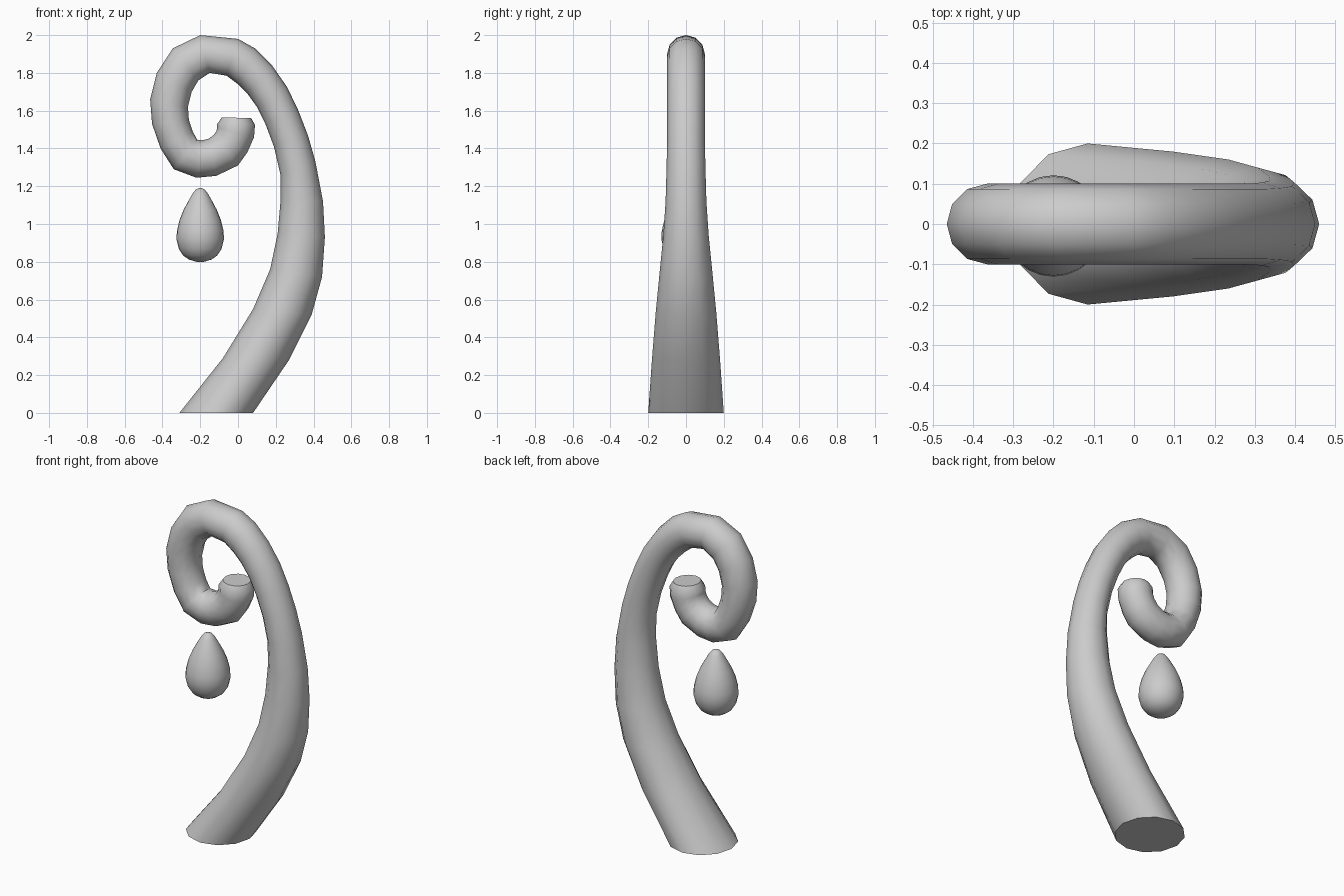
import bpy, bmesh
from math import cos, sin, tau, radians

if "Cube" in bpy.data.objects:
    bpy.data.objects.remove(bpy.data.objects["Cube"])


def loft(name, rings, sides, angle):
    """Skin a list of rings (centre, half axis in xz, half width in y), capped."""
    bm = bmesh.new()
    loops = []
    for (cx, cy, cz), (ax, az), w in rings:
        loops.append([bm.verts.new((cx + ax * cos(tau * i / sides),
                                    cy + w * sin(tau * i / sides),
                                    cz + az * cos(tau * i / sides)))
                      for i in range(sides)])
    for a, b in zip(loops, loops[1:]):
        for i in range(sides):
            j = (i + 1) % sides
            bm.faces.new((a[i], a[j], b[j], b[i]))
    bm.faces.new(loops[0][::-1])
    bm.faces.new(loops[-1])
    bmesh.ops.recalc_face_normals(bm, faces=bm.faces)
    mesh = bpy.data.meshes.new(name)
    bm.to_mesh(mesh)
    bm.free()
    obj = bpy.data.objects.new(name, mesh)
    bpy.context.collection.objects.link(obj)
    bpy.ops.object.select_all(action='DESELECT')
    obj.select_set(True)
    bpy.context.view_layer.objects.active = obj
    bpy.ops.object.shade_smooth_by_angle(angle=radians(angle))
    return obj


# Curled stem: outer x, z and inner x, z of each ring from base to tip
edges = [
    (.08, 0, -.31, 0), (.27, .28, -.08, .29), (.39, .52, .08, .55),
    (.445, .72, .17, .76), (.46, .93, .21, .95), (.45, 1.12, .225, 1.12),
    (.41, 1.33, .225, 1.26), (.37, 1.47, .19, 1.41), (.32, 1.60, .145, 1.53),
    (.26, 1.725, .10, 1.62), (.18, 1.84, .05, 1.69), (.09, 1.93, 0, 1.74),
    (0, 1.98, -.06, 1.785), (-.20, 2, -.15, 1.80), (-.345, 1.93, -.21, 1.76),
    (-.43, 1.80, -.245, 1.70), (-.465, 1.66, -.265, 1.62), (-.455, 1.53, -.26, 1.55),
    (-.41, 1.40, -.24, 1.49), (-.34, 1.29, -.215, 1.445), (-.22, 1.245, -.18, 1.445),
    (-.115, 1.255, -.155, 1.452), (0, 1.31, -.13, 1.47), (.05, 1.38, -.115, 1.49),
    (.085, 1.46, -.11, 1.51), (.09, 1.525, -.11, 1.53), (.07, 1.56, -.085, 1.565)]
widths = [.2, .18, .16, .14, .12, .108, .103] + [.1] * 19 + [.08]
rings = [(((ox + ix) / 2, 0, (oz + iz) / 2), ((ox - ix) / 2, (oz - iz) / 2), w)
         for (ox, oz, ix, iz), w in zip(edges, widths)]
loft("curled_stem", rings, 12, 50)

# Hanging drop: radius and height
profile = [(.02, .80), (.06, .812), (.09, .833), (.113, .868), (.126, .92), (.123, .965),
           (.11, 1.02), (.088, 1.075), (.064, 1.12), (.04, 1.162), (.024, 1.182), (.008, 1.19)]
loft("drop", [((-.2, -.005, z), (r, 0), r) for r, z in profile], 24, 60)
